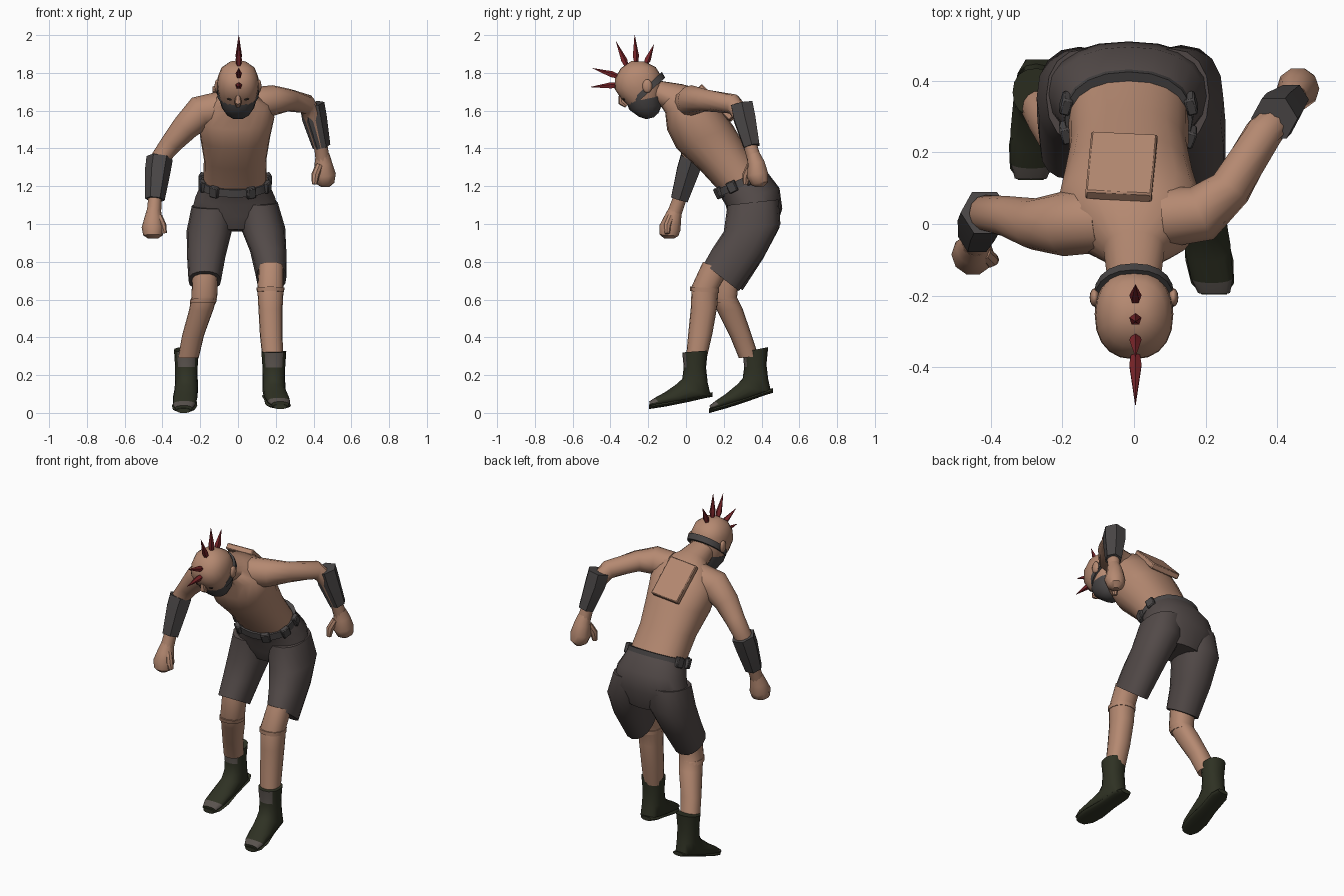
import bpy, bmesh, math
from mathutils import Vector, Matrix

if "Cube" in bpy.data.objects:
    bpy.data.objects.remove(bpy.data.objects["Cube"], do_unlink=True)


def material(name, *colour):
    mat = bpy.data.materials.new(name)
    mat.use_nodes = True
    mat.diffuse_color = (*colour, 1)
    shader = next(n for n in mat.node_tree.nodes if n.type == 'BSDF_PRINCIPLED')
    shader.inputs["Base Color"].default_value = (*colour, 1)
    shader.inputs["Roughness"].default_value = 0.9
    return mat


skin = material("skin", 0.46, 0.25, 0.165)
cloth = material("shorts_cloth", 0.085, 0.068, 0.065)
leather = material("grey_leather", 0.068, 0.062, 0.062)
boot_green = material("boot_green", 0.028, 0.031, 0.017)
worn = material("worn_grey", 0.1, 0.085, 0.075)
red = material("spike_red", 0.2, 0.018, 0.022)
dark = material("eye_dark", 0.02, 0.015, 0.012)

parts = []


def finish(name, bm, *mats):
    bmesh.ops.recalc_face_normals(bm, faces=bm.faces)
    mesh = bpy.data.meshes.new(name)
    bm.to_mesh(mesh)
    bm.free()
    for mat in mats:
        mesh.materials.append(mat)
    obj = bpy.data.objects.new(name, mesh)
    bpy.context.collection.objects.link(obj)
    parts.append(obj)
    return obj


def skin_rings(name, rings, *mats):
    """Join rings of points into a closed, capped surface."""
    bm = bmesh.new()
    loops = [[bm.verts.new(p) for p in ring] for ring in rings]
    count = len(loops[0])
    for low, high in zip(loops, loops[1:]):
        for i in range(count):
            j = (i + 1) % count
            bm.faces.new((low[i], low[j], high[j], high[i]))
    bm.faces.new(loops[0])
    bm.faces.new(loops[-1])
    return finish(name, bm, *mats)


def soften(value, power):
    return math.copysign(abs(value) ** power, value)


def section_point(section, angle, power=0.88):
    """Point of a cross-section: x centre, half width, front (y, z), back (y, z)."""
    x, width, yf, zf, yb, zb = section
    c, s = soften(math.cos(angle), power), soften(math.sin(angle), power)
    return Vector((x + width * c, (yf + yb + (yb - yf) * s) / 2, (zf + zb + (zb - zf) * s) / 2))


def body(name, sections, *mats, sides=16):
    turn = math.tau / sides
    return skin_rings(name, [[section_point(s, i * turn) for i in range(sides)]
                             for s in sections], *mats)


def tube(name, stations, mat, sides=12, reference=(0, 1, 0)):
    """Round tube through stations of x, y, z, radius."""
    points = [Vector(s[:3]) for s in stations]
    rings = []
    for i, station in enumerate(stations):
        along = points[min(i + 1, len(points) - 1)] - points[max(i - 1, 0)]
        u = along.cross(Vector(reference)).normalized()
        v = along.cross(u).normalized()
        angles = [math.tau * k / sides for k in range(sides)]
        rings.append([points[i] + station[3] * (u * math.cos(a) + v * math.sin(a)) for a in angles])
    return skin_rings(name, rings, mat)


def block(name, place, size, mat, turn=Matrix(), bevel=0.005):
    bm = bmesh.new()
    bmesh.ops.create_cube(bm, size=1, matrix=Matrix.Translation(place) @ turn @ Matrix.Diagonal((*size, 1)))
    bmesh.ops.bevel(bm, geom=bm.edges[:], offset=bevel, segments=1, affect='EDGES')
    return finish(name, bm, mat)


def ball(name, place, size, mat):
    bm = bmesh.new()
    bmesh.ops.create_uvsphere(bm, u_segments=12, v_segments=8, radius=1,
                              matrix=Matrix.Translation(place) @ Matrix.Diagonal((*size, 1)))
    return finish(name, bm, mat)


# Bent torso and neck
body("torso", [
    (-.015, .168, .19, 1.16, .42, 1.26), (-.015, .166, .07, 1.29, .32, 1.40),
    (-.015, .185, -.05, 1.40, .25, 1.52), (-.012, .205, -.1, 1.50, .17, 1.63),
    (0, .17, -.11, 1.59, .09, 1.71), (0, .085, -.13, 1.62, -.02, 1.74),
    (0, .07, -.22, 1.66, -.15, 1.76)], skin, sides=20)
block("back_plate", (-.035, .16, 1.64), (.185, .24, .035), skin,
      Matrix.Rotation(math.radians(-45), 4, 'X') @ Matrix.Rotation(math.radians(-4), 4, 'Z'))

# Head, tipped forward
body("head", [
    (0, .04, -.29, 1.862, -.22, 1.86), (0, .088, -.345, 1.825, -.16, 1.83),
    (0, .107, -.376, 1.77, -.135, 1.79), (0, .11, -.378, 1.715, -.125, 1.73),
    (0, .1, -.345, 1.665, -.13, 1.68), (0, .083, -.3, 1.62, -.135, 1.64),
    (0, .055, -.25, 1.575, -.15, 1.6)], skin, sides=20)
body("face_mask", [
    (0, .098, -.315, 1.64, -.125, 1.68), (0, .087, -.3, 1.605, -.128, 1.63),
    (0, .06, -.25, 1.568, -.145, 1.588), (0, .03, -.21, 1.555, -.17, 1.565)], leather)
body("mask_strap", [(0, .112, -.305, 1.64, -.128, 1.805),
                    (0, .112, -.29, 1.615, -.11, 1.775)], leather, sides=20)
tube("nose", [(0, -.345, 1.68, .012), (0, -.34, 1.645, .02), (0, -.315, 1.625, .012)], skin, 8, (1, 0, 0))
for side, label in ((1, "left"), (-1, "right")):
    ball(label + "_ear", (side * .11, -.205, 1.73), (.014, .026, .036), skin)
    ball(label + "_eye", (side * .04, -.328, 1.662), (.018, .008, .008), dark)

# Crest of spikes: base y, z and tip y, z
spikes = [(-.36, 1.735, -.505, 1.725), (-.36, 1.78, -.495, 1.825), (-.315, 1.835, -.37, 1.965),
          (-.265, 1.855, -.272, 2.0), (-.215, 1.845, -.17, 1.95)]
for number, (y0, z0, y1, z1) in enumerate(spikes, 1):
    base, tip = Vector((.004, y0, z0)), Vector((.004, y1, z1))
    tube(f"crest_spike_{number}", [(*base, .012), (*base.lerp(tip, .25), .018), (*tip, .001)],
         red, 5, (1, 0, 0))

# Arms with bracers and fists
tube("left_arm", [
    (.09, .02, 1.64, .085), (.19, .03, 1.655, .08), (.27, .10, 1.655, .06), (.36, .25, 1.635, .053),
    (.395, .295, 1.58, .052), (.44, .345, 1.40, .036), (.45, .365, 1.33, .038)], skin)
tube("right_arm", [
    (-.1, .01, 1.61, .09), (-.2, 0, 1.59, .09), (-.28, 0, 1.51, .072), (-.35, .02, 1.43, .058),
    (-.41, .03, 1.35, .052), (-.44, -.035, 1.13, .036), (-.445, -.06, 1.06, .038)], skin)
tube("left_bracer", [(.392, .295, 1.635, .066), (.405, .31, 1.56, .066), (.442, .348, 1.41, .048)], leather, 6)
tube("right_bracer", [(-.415, .032, 1.35, .07), (-.425, .01, 1.28, .068), (-.44, -.035, 1.13, .052)], leather, 6)
tube("left_fist", [(.447, .355, 1.37, .036), (.452, .372, 1.32, .047), (.458, .378, 1.26, .06),
                   (.462, .39, 1.215, .048), (.462, .39, 1.195, .02)], skin, 10)
tube("right_fist", [(-.445, -.055, 1.08, .036), (-.448, -.07, 1.03, .048), (-.45, -.085, .98, .06),
                    (-.45, -.09, .94, .052), (-.45, -.09, .922, .025)], skin, 10)
tube("left_thumb", [(.43, .34, 1.31, .02), (.41, .32, 1.26, .022), (.405, .315, 1.21, .014)], skin, 8)
tube("right_thumb", [(-.42, -.08, 1.04, .02), (-.4, -.1, .99, .022), (-.39, -.1, .95, .014)], skin, 8)

# Shorts
body("shorts_hips", [
    (-.015, .178, .18, 1.15, .43, 1.275), (-.015, .21, .21, 1.10, .495, 1.19),
    (-.015, .232, .225, 1.04, .51, 1.08), (-.012, .14, .26, .97, .47, .96)], cloth, sides=20)
body("shorts_left_leg", [
    (.1, .11, .22, 1.1, .49, 1.13), (.132, .118, .2, .96, .5, 1.0),
    (.16, .096, .14, .87, .42, .84), (.176, .08, .095, .79, .28, .645)], cloth)
body("shorts_right_leg", [
    (-.13, .115, .22, 1.08, .49, 1.11), (-.152, .12, .21, .95, .495, .98),
    (-.168, .102, .17, .84, .41, .82), (-.176, .086, .125, .75, .3, .65)], cloth)

# Belt with pouches
belt = [(-.015, .182, .168, 1.14, .435, 1.26), (-.015, .178, .158, 1.18, .425, 1.3)]
body("belt", belt, leather, sides=20)
middle = tuple((a + b) / 2 for a, b in zip(*belt))
for number, degrees in enumerate((-165, -125, -65, -20, 15, 165), 1):
    angle = math.radians(degrees)
    turn = Matrix.Rotation(math.radians(25), 4, 'X') @ Matrix.Rotation(angle, 4, 'Z')
    block(f"belt_pouch_{number}", section_point(middle, angle), (.03, .05, .06), leather, turn)

# Lower legs and knee bands
body("left_shin", [
    (.176, .066, .09, .8, .22, .74), (.172, .07, .03, .67, .172, .66), (.172, .064, .025, .55, .165, .56),
    (.176, .06, .01, .4, .14, .42), (.184, .055, 0, .29, .11, .29)], skin)
body("right_shin", [
    (-.175, .068, .15, .75, .28, .7), (-.178, .068, .135, .62, .27, .61), (-.195, .064, .165, .54, .3, .55),
    (-.238, .058, .235, .4, .345, .42), (-.262, .055, .28, .29, .385, .3)], skin)
body("left_knee_band", [(.172, .074, .022, .668, .176, .658), (.172, .072, .022, .645, .174, .635)], skin)
body("right_knee_band", [(-.182, .07, .132, .605, .275, .60), (-.186, .069, .138, .582, .283, .578)], skin)

# Boots: one design, placed and tilted for each foot
boot_shape = [(.066, -.02, .32, .115, .33), (.06, -.012, .24, .106, .24), (.06, -.02, .18, .115, .16),
              (.062, -.05, .152, .132, .085), (.065, -.11, .11, .0, .06),
              (.06, -.165, .08, -.13, .04), (.045, -.195, .06, -.19, .03)]
sole_shape = [(.035, .14, .11, .14, .085), (.056, .1, .1, .1, .078), (.056, 0, .08, 0, .055),
              (.067, -.1, .06, -.1, .035), (.06, -.165, .05, -.165, .025), (.035, -.197, .045, -.197, .02)]


def place_boot(shape, x, splay, shift, tilt):
    placed = []
    for width, *ends in shape:
        forward = [(.13 - y) / .32 for y in ends[::2]]
        rise = [tilt * (.5 - t) for t in forward]
        placed.append((x + splay * sum(forward) / 2, width, ends[0] + shift, ends[1] + rise[0],
                       ends[2] + shift, ends[3] + rise[1]))
    return placed


for label, *fit in (("left", .178, .045, 0, 0), ("right", -.268, -.02, .32, .04)):
    boot = body(label + "_boot", place_boot(boot_shape, *fit), boot_green, worn)
    body(label + "_sole", place_boot(sole_shape, *fit), boot_green)
    # Scuffed toe cap and front of the cuff
    for face in boot.data.polygons:
        toe = face.center.y - fit[2] < -.14 and face.normal.z > 0
        cuff = face.center.z > .26 and face.normal.y < -.6
        face.material_index = int(toe or cuff)

# Smooth shading with sharp edges kept
bpy.ops.object.select_all(action='DESELECT')
for obj in parts:
    obj.select_set(True)
bpy.context.view_layer.objects.active = parts[0]
bpy.ops.object.shade_smooth_by_angle(angle=math.radians(42))
